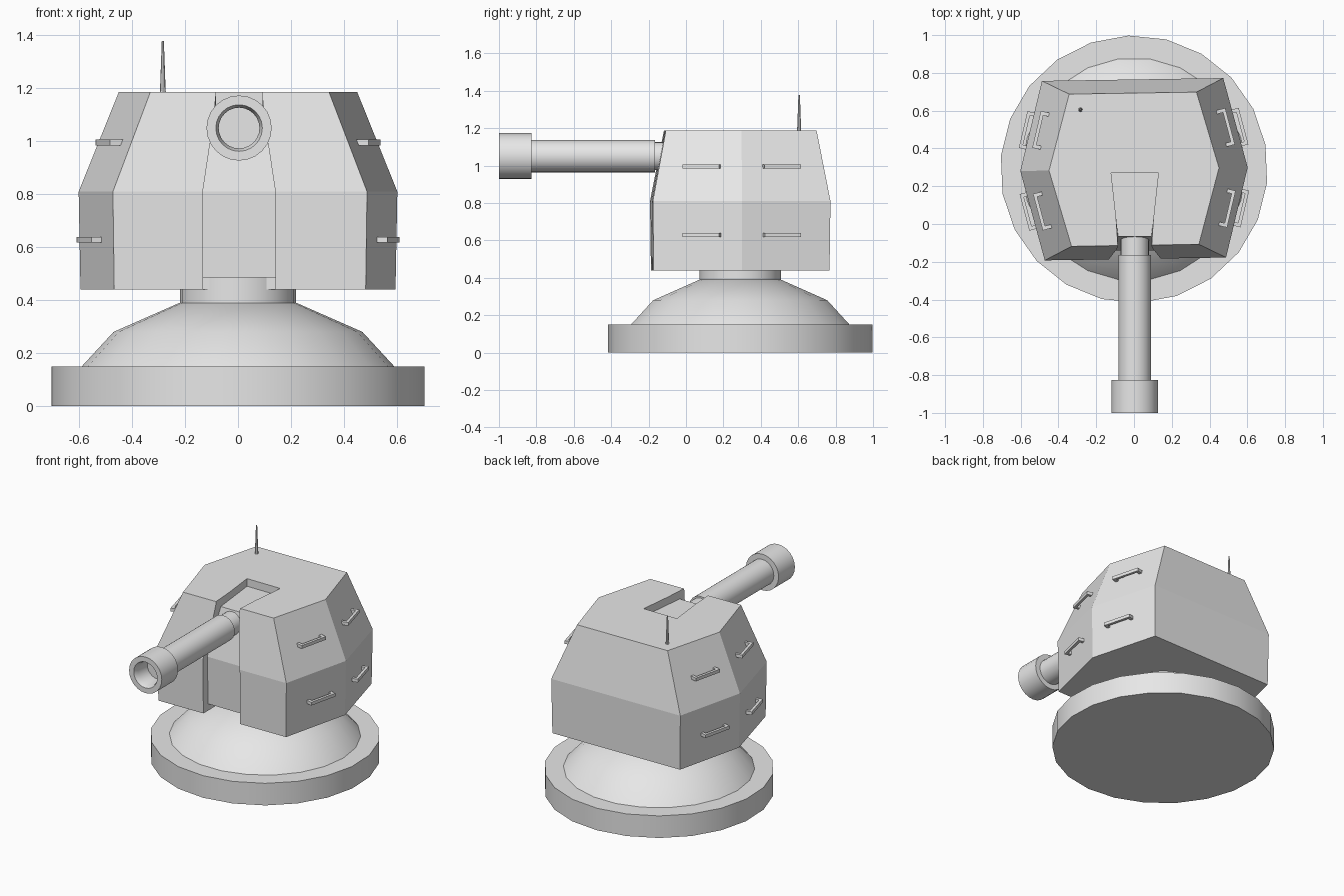
import bpy, bmesh, math
from mathutils import Matrix, Vector

cube = bpy.data.objects.get("Cube")
if cube:
    bpy.data.objects.remove(cube, do_unlink=True)

MID_Y = 0.29                 # turret axis
TWIST = math.radians(0.9)    # slight turn of the turret

grey = bpy.data.materials.new("plain grey")
grey.use_nodes = True
grey.diffuse_color = (0.8, 0.8, 0.8, 1)
grey.node_tree.nodes["Principled BSDF"].inputs["Base Color"].default_value = (0.8, 0.8, 0.8, 1)


def finish(name, bm, smooth=False):
    bmesh.ops.recalc_face_normals(bm, faces=bm.faces)
    mesh = bpy.data.meshes.new(name)
    bm.to_mesh(mesh)
    bm.free()
    obj = bpy.data.objects.new(name, mesh)
    bpy.context.collection.objects.link(obj)
    mesh.materials.append(grey)
    if smooth:
        bpy.ops.object.select_all(action='DESELECT')
        obj.select_set(True)
        bpy.context.view_layer.objects.active = obj
        bpy.ops.object.shade_smooth_by_angle(angle=math.radians(32))
    return obj


def loft(rings):
    """Closed solid through rings with equal point counts."""
    bm = bmesh.new()
    loops = [[bm.verts.new(p) for p in ring] for ring in rings]
    n = len(loops[0])
    for a, b in zip(loops, loops[1:]):
        for i in range(n):
            j = (i + 1) % n
            bm.faces.new((a[i], a[j], b[j], b[i]))
    bm.faces.new(loops[0])
    bm.faces.new(loops[-1])
    return bm


def lathe(name, profile, sides, matrix, phase=0.0):
    """Turn (radius, height) points about an axis."""
    rings = [[(r * math.cos(phase + math.tau * i / sides),
               r * math.sin(phase + math.tau * i / sides), h) for i in range(sides)]
             for r, h in profile]
    bm = loft(rings)
    bm.transform(matrix)
    return finish(name, bm, True)


# Pedestal: rim disc, dome and neck
stand = Matrix.Translation((0, MID_Y, 0))
lathe("base_disc", [(0.708, 0), (0.708, 0.15)], 22, stand, math.radians(92.4))
lathe("base_dome", [(0.59, 0.14), (0.59, 0.15), (0.47, 0.28), (0.22, 0.39)], 22, stand)
lathe("neck", [(0.22, 0.38), (0.22, 0.485)], 22, stand)

# Turret hull: six-sided body with a tapered upper half
turn = Matrix.Translation((0, MID_Y, 0)) @ Matrix.Rotation(TWIST, 4, 'Z')


def hexagon(apex, corner, depth, z):
    return [(apex, 0, z), (corner, depth, z), (-corner, depth, z),
            (-apex, 0, z), (-corner, -depth, z), (corner, -depth, z)]


bm = loft([hexagon(0.595, 0.475, 0.47, 0.44),
           hexagon(0.602, 0.48, 0.475, 0.81),
           hexagon(0.45, 0.337, 0.403, 1.187)])
bm.transform(turn)
hull = finish("turret_hull", bm)

# Gun slot: recess wrapping over roof, front and underside
stations = [((0.27, 1.3), (0.27, 1.135), 0.125),
            ((-0.3, 1.3), (-0.065, 1.135), 0.088),
            ((-0.4, 0.81), (-0.14, 0.81), 0.137),
            ((-0.4, 0.3), (-0.13, 0.485), 0.137),
            ((0.1, 0.3), (0.1, 0.485), 0.137)]
bm = loft([[(0.004 - w, *o), (0.004 + w, *o), (0.004 + w, *i), (0.004 - w, *i)]
           for o, i, w in stations])
bmesh.ops.triangulate(bm, faces=bm.faces)
cutter = finish("slot_cutter", bm)
cutter.hide_render = True
cutter.hide_set(True)
cut = hull.modifiers.new("gun_slot", 'BOOLEAN')
cut.operation = 'DIFFERENCE'
cut.solver = 'EXACT'
cut.object = cutter

# Gun: heights run forward from the turret along -y
forward = Matrix.Translation((0.004, 0, 1.05)) @ Matrix.Rotation(math.pi / 2, 4, 'X')
lathe("gun_collar", [(0.075, 0.0), (0.075, 0.18)], 24, forward)
lathe("gun_barrel", [(0.087, 0.165), (0.087, 0.835)], 24, forward)
lathe("gun_muzzle", [(0.08, 0.825), (0.123, 0.825), (0.123, 1.0), (0.088, 1.0),
                     (0.077, 0.97), (0.077, 0.87)], 24, forward)

# Antenna
lathe("antenna", [(0.012, 1.17), (0.01, 1.21), (0.004, 1.378)], 8,
      Matrix.Translation((-0.284, 0.605, 0)))


# Grab handles: a bar on two posts, on each side facet
def add_box(bm, matrix, centre, size):
    place = matrix @ Matrix.Translation(centre) @ Matrix.Diagonal((*size, 1))
    bmesh.ops.create_cube(bm, size=1, matrix=place)


def handle(name, sx, sy, z, apex):
    along = Vector((-sx * 0.25, sy, 0)).normalized()
    out = Vector((sx, sy * 0.25, 0)).normalized()
    axes = Matrix((along, out, Vector((0, 0, 1)))).transposed().to_4x4()
    spot = Vector((sx * (apex - 0.25 * 0.21), sy * 0.21, z))
    frame = turn @ Matrix.Translation(spot) @ axes
    bm = bmesh.new()
    add_box(bm, frame, (0, 0.03, 0), (0.2, 0.018, 0.022))
    for end in (-1, 1):
        add_box(bm, frame, (end * 0.09, 0.006, 0), (0.02, 0.04, 0.022))
    finish(name, bm)


for sx, side in ((1, "left"), (-1, "right")):
    for sy, part in ((-1, "front"), (1, "back")):
        handle(f"lower_{part}_{side}_handle", sx, sy, 0.628, 0.598)
        handle(f"upper_{part}_{side}_handle", sx, sy, 0.995, 0.527)
